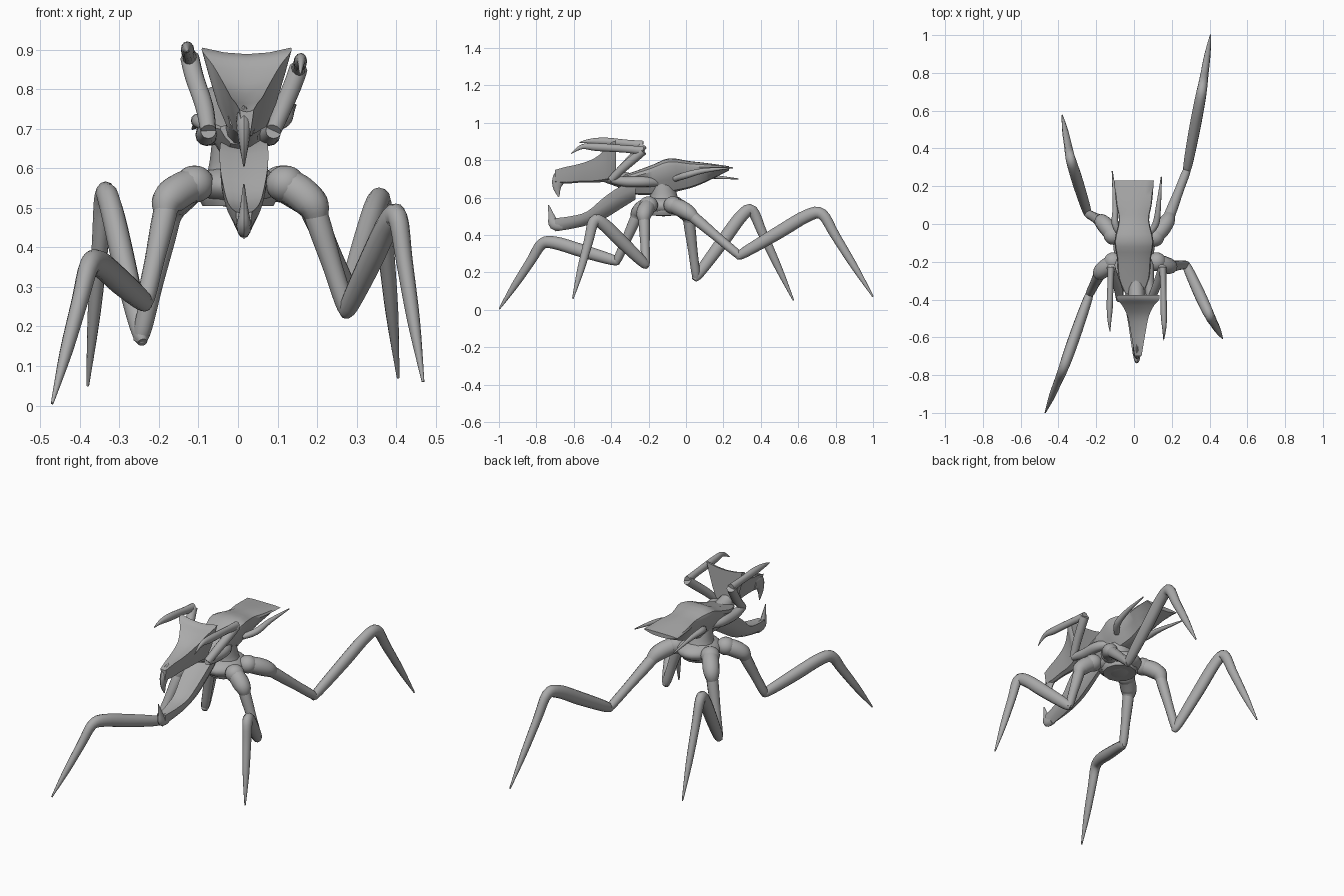
import bpy, bmesh, math
from mathutils import Vector

if "Cube" in bpy.data.objects:
    bpy.data.objects.remove(bpy.data.objects["Cube"])

GREY = (0.4, 0.4, 0.4, 1)
mat = bpy.data.materials.new("plain grey")
mat.use_nodes = True
mat.diffuse_color = GREY
mat.node_tree.nodes["Principled BSDF"].inputs["Base Color"].default_value = GREY


def skin(name, rings, angle=40):
    """Bridge a list of closed rings into a capped solid."""
    bm = bmesh.new()
    loops = [[bm.verts.new(p) for p in ring] for ring in rings]
    n = len(loops[0])
    for a, b in zip(loops, loops[1:]):
        for i in range(n):
            j = (i + 1) % n
            bm.faces.new((a[i], a[j], b[j], b[i]))
    bm.faces.new(loops[0])
    bm.faces.new(loops[-1])
    bmesh.ops.recalc_face_normals(bm, faces=bm.faces)
    mesh = bpy.data.meshes.new(name)
    bm.to_mesh(mesh)
    bm.free()
    ob = bpy.data.objects.new(name, mesh)
    bpy.context.collection.objects.link(ob)
    mesh.materials.append(mat)
    bpy.ops.object.select_all(action='DESELECT')
    ob.select_set(True)
    bpy.context.view_layer.objects.active = ob
    bpy.ops.object.shade_smooth_by_angle(angle=math.radians(angle))


def spline(rows, steps):
    """Catmull-Rom through rows of numbers."""
    rows = [Vector(r) for r in rows]
    out = []
    for i in range(len(rows) - 1):
        p0, p1 = rows[max(i - 1, 0)], rows[i]
        p2, p3 = rows[i + 1], rows[min(i + 2, len(rows) - 1)]
        for s in range(steps):
            t = s / steps
            out.append(0.5 * (2 * p1 + (p2 - p0) * t + (2 * p0 - 5 * p1 + 4 * p2 - p3) * t * t
                              + (3 * p1 - p0 - 3 * p2 + p3) * t ** 3))
    return out + [rows[-1]]


def limb(name, rows, flat=1.0, steps=4, sides=12):
    """Tapered tube; rows are x, y, z, radius. flat squeezes it sideways."""
    path = spline(rows, steps)
    pts = [p.to_3d() for p in path]
    rings = []
    for i, p in enumerate(pts):
        d = (pts[min(i + 1, len(pts) - 1)] - pts[max(i - 1, 0)]).normalized()
        side = Vector((1, 0, 0))
        side = (side - d * side.dot(d)).normalized()
        up = d.cross(side)
        r = max(path[i].w, 0.002)
        rings.append([p + r * (flat * math.cos(a) * side + math.sin(a) * up)
                      for a in (math.tau * k / sides for k in range(sides))])
    skin(name, rings)


def hull(name, half, rows, steps=3, cx=0.0, angle=35):
    """Sections along y; rows are y, half width, bottom z, top z."""
    prof = half + [(-u, v) for u, v in reversed(half) if u > 0]
    skin(name, [[(cx + u * w, y, b + v * (t - b)) for u, v in prof]
                for y, w, b, t in spline(rows, steps)], angle)


def ball(name, loc, size):
    bpy.ops.mesh.primitive_uv_sphere_add(segments=20, ring_count=12, location=loc)
    ob = bpy.context.object
    ob.name = name
    ob.scale = size
    ob.data.materials.append(mat)
    bpy.ops.object.shade_smooth()


# Back shell: broad roof with undercut flanks
hull("back_shell", [(0, 1), (0.6, 0.99), (0.95, 0.9), (1, 0.78), (0.75, 0.4), (0.4, 0.05), (0, 0)],
     [(-0.37, 0.045, 0.66, 0.71), (-0.29, 0.08, 0.62, 0.735), (-0.18, 0.09, 0.615, 0.775),
      (-0.09, 0.103, 0.625, 0.81), (0.02, 0.08, 0.65, 0.795), (0.11, 0.095, 0.685, 0.785),
      (0.23, 0.105, 0.745, 0.768)])

# Waist and pelvis
limb("waist", [(0, -0.13, 0.68, 0.065), (0, -0.12, 0.6, 0.075), (0, -0.12, 0.54, 0.1), (0, -0.12, 0.505, 0.09)])
ball("pelvis", (0, -0.12, 0.555), (0.11, 0.13, 0.055))

# Neck, head crest and hooked beak
limb("neck", [(0, -0.2, 0.67, 0.05), (0.01, -0.32, 0.69, 0.045), (0.015, -0.45, 0.73, 0.04)])
hull("head_crest", [(0, 0.92), (0.5, 0.94), (1, 1), (0.85, 0.7), (0.66, 0.35), (0.45, 0.08), (0, 0)],
     [(-0.375, 0.112, 0.70, 0.905), (-0.40, 0.112, 0.69, 0.895), (-0.43, 0.085, 0.685, 0.86),
      (-0.49, 0.056, 0.68, 0.81), (-0.57, 0.04, 0.68, 0.78), (-0.64, 0.028, 0.675, 0.765),
      (-0.70, 0.018, 0.68, 0.748)], cx=0.022)
limb("beak_hook", [(0.015, -0.62, 0.72, 0.04), (0.015, -0.67, 0.71, 0.04), (0.015, -0.69, 0.66, 0.024),
                   (0.015, -0.68, 0.605, 0.004)], flat=0.5)

# Lower jaw with upturned tip
hull("lower_jaw", [(0, 0.9), (0.6, 0.97), (1, 1), (0.95, 0.6), (0.6, 0.2), (0, 0)],
     [(-0.27, 0.045, 0.59, 0.68), (-0.35, 0.06, 0.54, 0.66), (-0.44, 0.06, 0.485, 0.6),
      (-0.53, 0.045, 0.452, 0.525), (-0.62, 0.032, 0.432, 0.5), (-0.70, 0.02, 0.42, 0.49)], cx=0.015)
limb("jaw_tip", [(0.015, -0.66, 0.455, 0.032), (0.015, -0.705, 0.46, 0.03),
                 (0.015, -0.72, 0.505, 0.016), (0.015, -0.735, 0.56, 0.003)], flat=0.6)

# Folded arms with scythe blades, and the spines beside the shell
for side, s, lift, fwd in (("right", -1, 0.03, 0), ("left", 1, 0, -0.045)):
    out = 0.02 if s > 0 else -0.01
    wrist = (s * (0.08 + out / 2), -0.4, 0.695, 0.02)
    elbow = (s * (0.132 + out), -0.23, 0.85 + lift, 0.024)
    limb(side + "_upper_arm", [(s * 0.045, -0.15, 0.68, 0.02), (s * 0.075, -0.22, 0.685, 0.028),
                               (s * 0.08, -0.32, 0.685, 0.027), wrist])
    limb(side + "_forearm", [wrist, (s * (0.095 + out), -0.34, 0.755, 0.023),
                             (s * (0.12 + out), -0.27, 0.815 + lift / 2, 0.024), elbow])
    limb(side + "_arm_blade", [elbow, (s * (0.135 + out), -0.32, 0.86 + lift, 0.02),
                               (s * (0.138 + out), -0.43 + fwd, 0.87 + lift, 0.021),
                               (s * (0.14 + out), -0.51 + fwd, 0.872 + lift, 0.013),
                               (s * (0.137 + out), -0.57 + fwd, 0.835 + lift * 2, 0.002)], flat=0.8)
    drop = 0.06 if s < 0 else 0
    limb(side + "_rear_spine", [(s * 0.07, -0.06, 0.70, 0.015), (s * (0.105 + out / 2), 0.0, 0.72, 0.018),
                                (s * (0.11 + out), 0.1, 0.745 - drop / 2, 0.013),
                                (s * (0.125 + out), 0.25 + drop / 2, 0.76 - drop, 0.003)])

# Legs: hip, upper bulge, ankle, knee, tip
LEGS = {
    "front_right": [(-0.11, -0.2, 0.56), (-0.175, -0.25, 0.53), (-0.235, -0.37, 0.26), (-0.37, -0.755, 0.375), (-0.47, -0.998, 0.005)],
    "front_left": [(0.12, -0.2, 0.56), (0.185, -0.225, 0.52), (0.275, -0.215, 0.24), (0.4, -0.485, 0.5), (0.468, -0.605, 0.06)],
    "rear_left": [(0.11, -0.07, 0.56), (0.17, 0.0, 0.53), (0.28, 0.285, 0.29), (0.36, 0.71, 0.54), (0.405, 1.0, 0.07)],
    "rear_right": [(-0.11, -0.06, 0.56), (-0.165, 0.01, 0.52), (-0.245, 0.055, 0.175), (-0.335, 0.34, 0.56), (-0.38, 0.575, 0.05)],
}
for name, joints in LEGS.items():
    hip, bulge, ankle, knee, tip = map(Vector, joints)

    def part(label, stops, **kw):
        limb(name + label, [(*a.lerp(b, t), r) for a, b, t, r in stops], **kw)

    ball(name + "_hip", hip, (0.05, 0.05, 0.047))
    part("_hip_collar", [(hip, bulge, 0, 0.042), (hip, bulge, 0.6, 0.045), (bulge, ankle, 0.05, 0.041),
                         (bulge, ankle, 0.17, 0.028)])
    part("_thigh", [(bulge, ankle, 0, 0.03), (bulge, ankle, 0.25, 0.03), (bulge, ankle, 0.6, 0.025),
                    (bulge, ankle, 0.93, 0.023), (bulge, ankle, 1.04, 0.016)])
    # Shin and claw flow into one bent blade
    part("_shin", [(ankle, knee, -0.04, 0.014), (ankle, knee, 0.06, 0.028), (ankle, knee, 0.5, 0.035),
                   (ankle, knee, 0.85, 0.034), (knee, tip, 0.06, 0.03), (knee, tip, 0.3, 0.025),
                   (knee, tip, 0.65, 0.019), (knee, tip, 1, 0.004)], flat=0.85)
